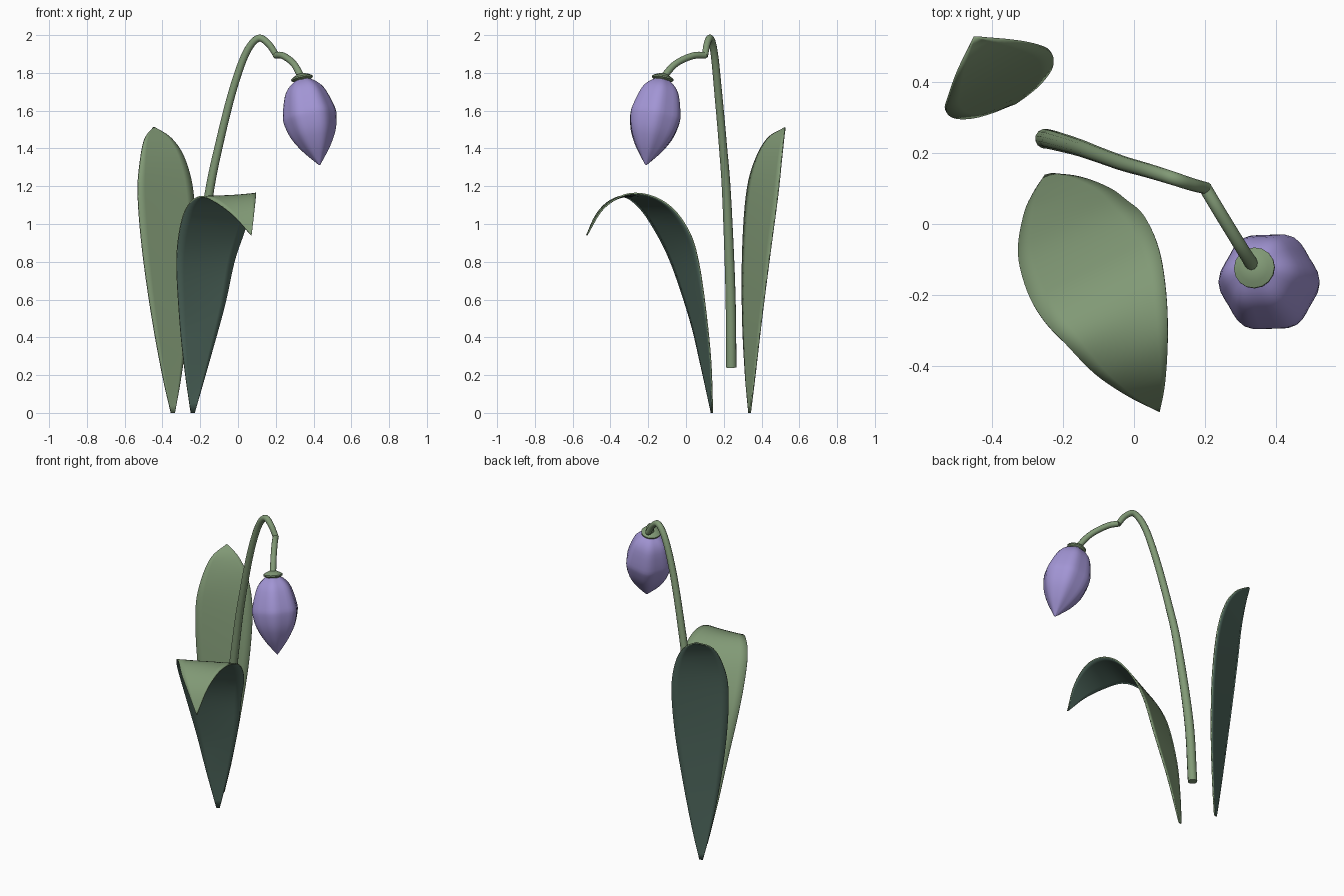
import bpy
import bmesh
from math import cos, pi
from mathutils import Vector, Matrix

cube = bpy.data.objects.get("Cube")
if cube:
    bpy.data.objects.remove(cube, do_unlink=True)


def material(name, colour):
    mat = bpy.data.materials.new(name)
    mat.use_nodes = True
    mat.diffuse_color = (*colour, 1)
    mat.node_tree.nodes["Principled BSDF"].inputs["Base Color"].default_value = (*colour, 1)
    return mat


green = material("leaf green", (.22, .32, .18))
teal = material("dark leaf underside", (.085, .15, .12))
violet = material("violet petal", (.36, .30, .66))


def smooth_path(points, steps):
    """Pass a smooth curve through points of any dimension."""
    pts = [Vector(p) for p in points]
    pts = [2 * pts[0] - pts[1]] + pts + [2 * pts[-1] - pts[-2]]
    out = []
    for a, b, c, d in zip(pts, pts[1:], pts[2:], pts[3:]):
        for k in range(steps):
            t = k / steps
            out.append(b + (c - a) * (t / 2)
                       + (2 * a - 5 * b + 4 * c - d) * (t * t / 2)
                       + (3 * b - a - 3 * c + d) * (t ** 3 / 2))
    return out + [pts[-2]]


def loft(name, rows, mats, closed):
    """Skin rows of points; closed rows become a capped tube."""
    bm = bmesh.new()
    grid = [[bm.verts.new(p) for p in row] for row in rows]
    count = len(grid[0])
    for low, high in zip(grid, grid[1:]):
        for j in range(count if closed else count - 1):
            k = (j + 1) % count
            bm.faces.new((low[j], low[k], high[k], high[j]))
    if closed:
        bm.faces.new(grid[0])
        bm.faces.new(grid[-1])
        bmesh.ops.recalc_face_normals(bm, faces=bm.faces)
    mesh = bpy.data.meshes.new(name)
    bm.to_mesh(mesh)
    bm.free()
    for mat in mats:
        mesh.materials.append(mat)
    obj = bpy.data.objects.new(name, mesh)
    bpy.context.collection.objects.link(obj)
    bpy.ops.object.select_all(action="DESELECT")
    obj.select_set(True)
    bpy.context.view_layer.objects.active = obj
    bpy.ops.object.shade_smooth_by_angle(angle=pi / 5)
    return obj


def sweep(name, path, mat, side, sides=12, lobe=0):
    """Sweep a ring along (x, y, z, radius) points, with optional six lobes."""
    centres = [p.to_3d() for p in path]
    rings = []
    for i, p in enumerate(path):
        tangent = (centres[min(i + 1, len(path) - 1)] - centres[max(i - 1, 0)]).normalized()
        v = tangent.cross(Vector(side)).normalized()
        u = v.cross(tangent)
        ring = []
        for j in range(sides):
            angle = 2 * pi * j / sides
            spoke = Matrix.Rotation(angle, 3, tangent) @ u
            ring.append(centres[i] + spoke * p[3] * (1 + lobe * cos(6 * angle)))
        rings.append(ring)
    return loft(name, rings, [mat], True)


def leaf(name, edges, flip):
    """Blade between a left and a right edge, green above and dark below."""
    rows = []
    for left, right in edges:
        rows.append((*left, *right))
    columns = 8
    blade = []
    for row in smooth_path(rows, 5):
        a, b = Vector(row[:3]), Vector(row[3:])
        if flip:
            a, b = b, a
        blade.append([a.lerp(b, j / columns) for j in range(columns + 1)])
    obj = loft(name, blade, [green, teal], False)
    shell = obj.modifiers.new("thickness", "SOLIDIFY")
    shell.thickness = .008
    shell.offset = 0
    shell.material_offset = 1
    return obj


# Upright back leaf
leaf("back_leaf", [
    ((-.355, .333, 0), (-.335, .34, 0)),
    ((-.4, .315, .2), (-.3, .365, .2)),
    ((-.455, .3, .5), (-.26, .4, .5)),
    ((-.505, .3, .85), (-.23, .445, .85)),
    ((-.53, .32, 1.15), (-.235, .485, 1.15)),
    ((-.52, .36, 1.32), (-.28, .505, 1.34)),
    ((-.495, .43, 1.45), (-.35, .517, 1.45)),
    ((-.45, .525, 1.51), (-.44, .525, 1.51)),
], False)

# Front leaf, arching over and turning down at the tip
leaf("front_leaf", [
    ((-.25, .135, 0), (-.23, .14, 0)),
    ((-.285, .08, .25), (-.15, .13, .28)),
    ((-.31, .02, .5), (-.07, .1, .57)),
    ((-.325, -.085, .81), (-.02, .065, .8)),
    ((-.3, -.19, 1.01), (.03, .02, .95)),
    ((-.255, -.27, 1.11), (.07, -.07, 1.08)),
    ((-.19, -.34, 1.145), (.09, -.19, 1.15)),
    ((-.11, -.42, 1.11), (.095, -.32, 1.155)),
    ((-.02, -.48, 1.04), (.088, -.44, 1.08)),
    ((.068, -.524, .942), (.072, -.526, .94)),
], True)

# Main stem and the short stalk that carries the flower
stem_path = smooth_path([
    (-.25, .24, .24, .028), (-.225, .235, .65, .027), (-.155, .215, 1.15, .024),
    (-.1, .195, 1.42, .022), (-.03, .17, 1.7, .021), (.04, .15, 1.9, .02),
    (.105, .13, 1.982, .019), (.16, .112, 1.955, .018), (.205, .1, 1.89, .017),
], 6)
sweep("stem", stem_path, green, (.3, .95, 0))
stalk_path = smooth_path([
    (.2, .102, 1.893, .018), (.24, .035, 1.89, .018),
    (.295, -.055, 1.848, .018), (.337, -.122, 1.775, .019),
], 6)
sweep("flower_stalk", stalk_path, green, (.86, .5, 0))

# Flower: a cap and a closed bud along one tilted axis
top, tip = Vector((.337, -.122, 1.78)), Vector((.432, -.212, 1.312))


def along_axis(profile):
    return [Vector((*top.lerp(tip, t), r)) for t, r in profile]


cap_profile = [(-.03, .02), (-.01, .042), (.01, .058), (.025, .058), (.04, .046), (.07, .04)]
sweep("flower_cap", along_axis(cap_profile), green, (1, 0, 0), 16)
bud_profile = smooth_path([
    (.03, .035), (.1, .078), (.2, .108), (.4, .135), (.5, .135),
    (.65, .116), (.8, .077), (.92, .034), (1, .003),
], 3)
sweep("flower_bud", along_axis(bud_profile), violet, (1, 0, 0), 36, .04)
